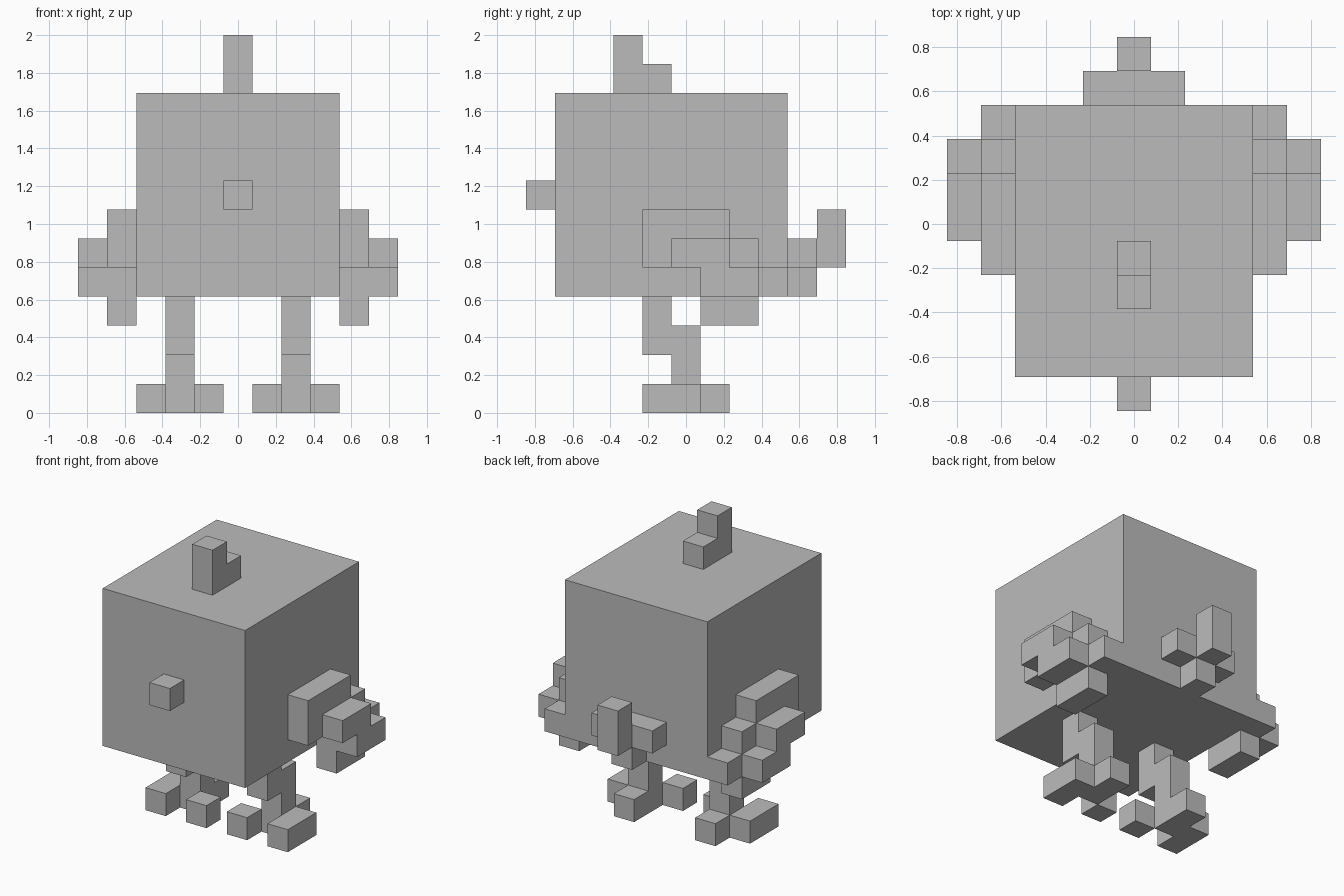
import bpy
import bmesh
from mathutils import Vector

U = 2 / 13  # edge of one cube cell; the figure is 13 cells tall

cube = bpy.data.objects.get("Cube")
if cube:
    bpy.data.objects.remove(cube, do_unlink=True)

GREY = (0.5, 0.5, 0.5, 1)
grey = bpy.data.materials.new("plain grey")
grey.use_nodes = True
grey.diffuse_color = GREY
grey.node_tree.nodes["Principled BSDF"].inputs["Base Color"].default_value = GREY


def block_part(name, boxes, side=1):
    """Join boxes of cells ((x range), (y range), (z range), inclusive) into one shell."""
    cells = set()
    for xs, ys, zs in boxes:
        for x in range(xs[0], xs[1] + 1):
            for y in range(ys[0], ys[1] + 1):
                for z in range(zs[0], zs[1] + 1):
                    cells.add((side * x, y, z))

    bm = bmesh.new()
    for cell in cells:
        for axis in range(3):
            for sign in (-1, 1):
                n = Vector((0, 0, 0))
                n[axis] = sign
                if tuple(int(c + d) for c, d in zip(cell, n)) in cells:
                    continue
                # outward facing square on each exposed side
                a = Vector((0, 0, 0))
                a[(axis + 1) % 3] = 0.5
                b = n.cross(a)
                mid = Vector(cell) + Vector((0, 0, 0.5)) + n / 2
                corners = (mid - a - b, mid + a - b, mid + a + b, mid - a + b)
                bm.faces.new([bm.verts.new(p * U) for p in corners])
    bmesh.ops.remove_doubles(bm, verts=bm.verts, dist=0.001)
    bmesh.ops.dissolve_limit(bm, angle_limit=0.01, verts=bm.verts, edges=bm.edges)

    mesh = bpy.data.meshes.new(name)
    bm.to_mesh(mesh)
    bm.free()
    mesh.materials.append(grey)
    obj = bpy.data.objects.new(name, mesh)
    bpy.context.collection.objects.link(obj)


# Body, beak and crest
block_part("body", [((-3, 3), (-4, 3), (4, 10))])
block_part("beak", [((0, 0), (-5, -5), (7, 7))])
block_part("crest", [((0, 0), (-2, -2), (11, 12)), ((0, 0), (-1, -1), (11, 11))])

# Tail: cross row, lower block and raised tip
block_part("tail", [
    ((-1, 1), (4, 4), (5, 5)),
    ((0, 0), (4, 4), (4, 4)),
    ((0, 0), (5, 5), (5, 6)),
])

# Paired parts, described for the +x side
WING = [
    ((4, 4), (-1, 1), (5, 6)),  # shoulder
    ((4, 4), (2, 2), (5, 5)),
    ((4, 4), (1, 3), (4, 4)),   # trailing feathers
    ((4, 4), (1, 2), (3, 3)),
    ((5, 5), (0, 1), (5, 5)),   # outer feathers
    ((5, 5), (1, 2), (4, 4)),
]
LEG = [
    ((2, 2), (-1, -1), (2, 3)),  # thigh
    ((2, 2), (0, 0), (0, 2)),    # shin
]
FOOT = [
    ((3, 3), (-1, 0), (0, 0)),   # outer toe
    ((1, 1), (-1, -1), (0, 0)),  # inner toe
    ((2, 2), (1, 1), (0, 0)),    # heel
]
for label, side in (("left", 1), ("right", -1)):
    block_part(label + "_wing", WING, side)
    block_part(label + "_leg", LEG, side)
    block_part(label + "_foot", FOOT, side)
